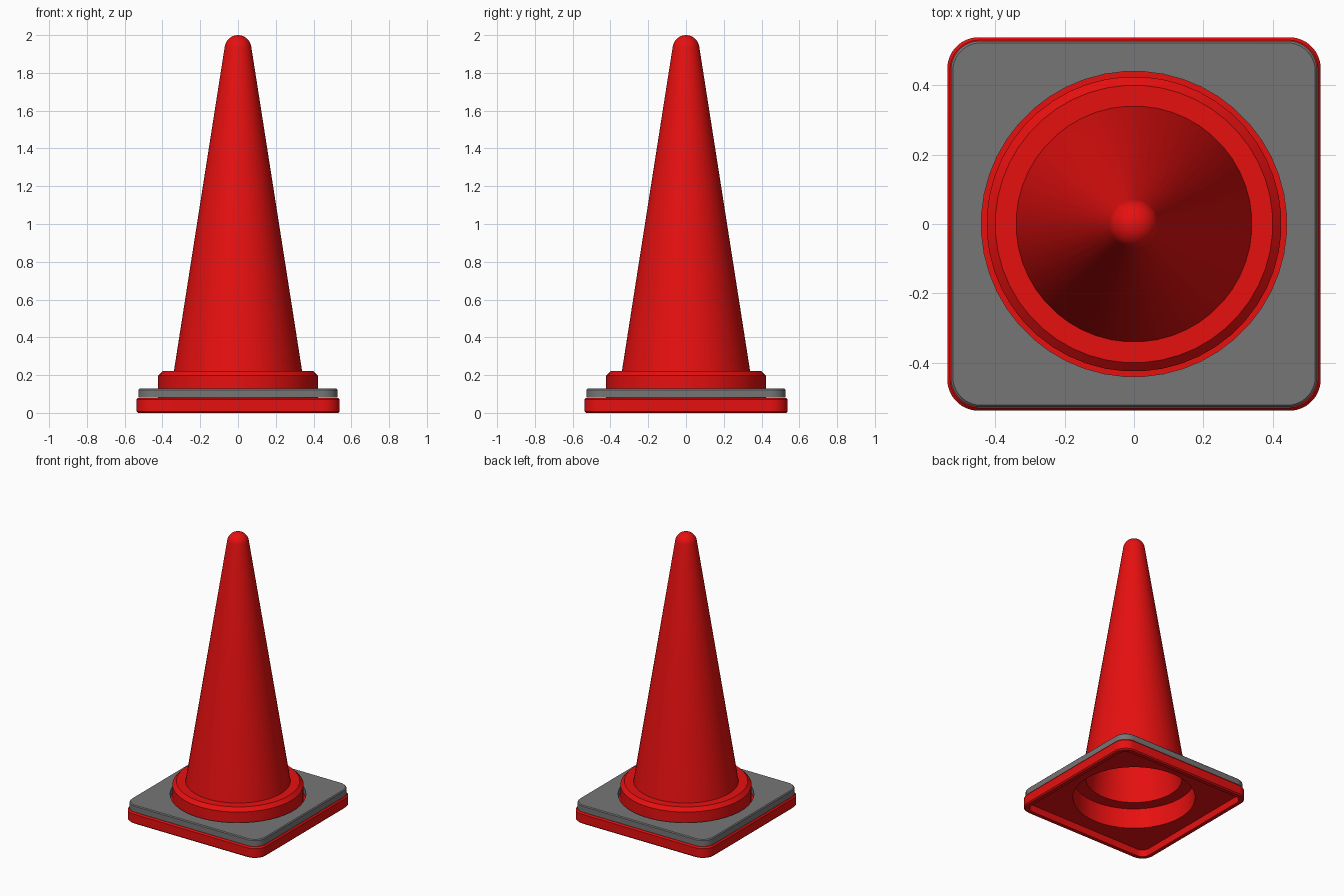
import bpy, bmesh, math

if "Cube" in bpy.data.objects:
    bpy.data.objects.remove(bpy.data.objects["Cube"])

N = 48  # points in every cross-section loop


def material(name, rgb):
    m = bpy.data.materials.new(name)
    m.diffuse_color = (*rgb, 1)
    m.use_nodes = True
    m.node_tree.nodes["Principled BSDF"].inputs["Base Color"].default_value = m.diffuse_color
    return m


def circle(r, z):
    return [(r * math.cos(a), r * math.sin(a), z)
            for a in ((i + 0.5) * 2 * math.pi / N for i in range(N))]


def rounded_square(half, radius, z):
    pts, k = [], N // 4
    for q in range(4):
        # corner centre of each quadrant, starting in +x +y
        mid = math.radians(45 + 90 * q)
        c = (half - radius) * math.sqrt(2)
        for i in range(k):
            a = math.radians(90 * q + 90 * i / (k - 1))
            pts.append((c * math.cos(mid) + radius * math.cos(a),
                        c * math.sin(mid) + radius * math.sin(a), z))
    return pts


def loft(name, loops, mat):
    """Skin a closed chain of loops (outside going up, inside coming down)."""
    bm = bmesh.new()
    rings = [[bm.verts.new(p) for p in loop] for loop in loops]
    for a, b in zip(rings, rings[1:] + rings[:1]):
        for i in range(N):
            j = (i + 1) % N
            bm.faces.new((a[i], a[j], b[j], b[i]))
    bmesh.ops.remove_doubles(bm, verts=bm.verts, dist=0.00005)
    bmesh.ops.recalc_face_normals(bm, faces=bm.faces)
    me = bpy.data.meshes.new(name)
    bm.to_mesh(me)
    bm.free()
    me.materials.append(mat)
    ob = bpy.data.objects.new(name, me)
    bpy.context.collection.objects.link(ob)
    bpy.ops.object.select_all(action='DESELECT')
    ob.select_set(True)
    bpy.context.view_layer.objects.active = ob
    bpy.ops.object.shade_smooth_by_angle(angle=math.radians(30))
    return ob


def dome(r, cz, start, steps=8):
    """Round tip from the given elevation up to the pole."""
    out = []
    for i in range(steps + 1):
        a = math.radians(start + (90 - start) * i / steps)
        out.append(circle(max(r * math.cos(a), 0.000001), cz + r * math.sin(a)))
    return out


red = material("bright red", (0.80, 0.005, 0.005))
grey = material("rubber grey", (0.18, 0.18, 0.18))

# Hollow cone body: square foot, stepped collar, tapered cone, round tip
outer = [rounded_square(0.53, 0.085, 0.0),
         rounded_square(0.538, 0.09, 0.008),
         rounded_square(0.538, 0.09, 0.07),
         rounded_square(0.53, 0.085, 0.08),
         circle(0.425, 0.08),
         circle(0.425, 0.197),
         circle(0.40, 0.222),
         circle(0.34, 0.222)] + dome(0.071, 1.929, 8.8)
inner = dome(0.045, 1.925, 8.8)[::-1] + [
         circle(0.315, 0.195),
         circle(0.40, 0.195),
         circle(0.40, 0.05),
         rounded_square(0.503, 0.055, 0.05),
         rounded_square(0.503, 0.055, 0.0)]
loft("cone_body", outer + inner, red)

# Grey weight plate resting on the foot, with a round hole for the collar
loft("weight_plate", [rounded_square(0.528, 0.085, 0.0805),
                      rounded_square(0.528, 0.085, 0.122),
                      rounded_square(0.522, 0.08, 0.128),
                      circle(0.44, 0.128),
                      circle(0.44, 0.0805)], grey)
